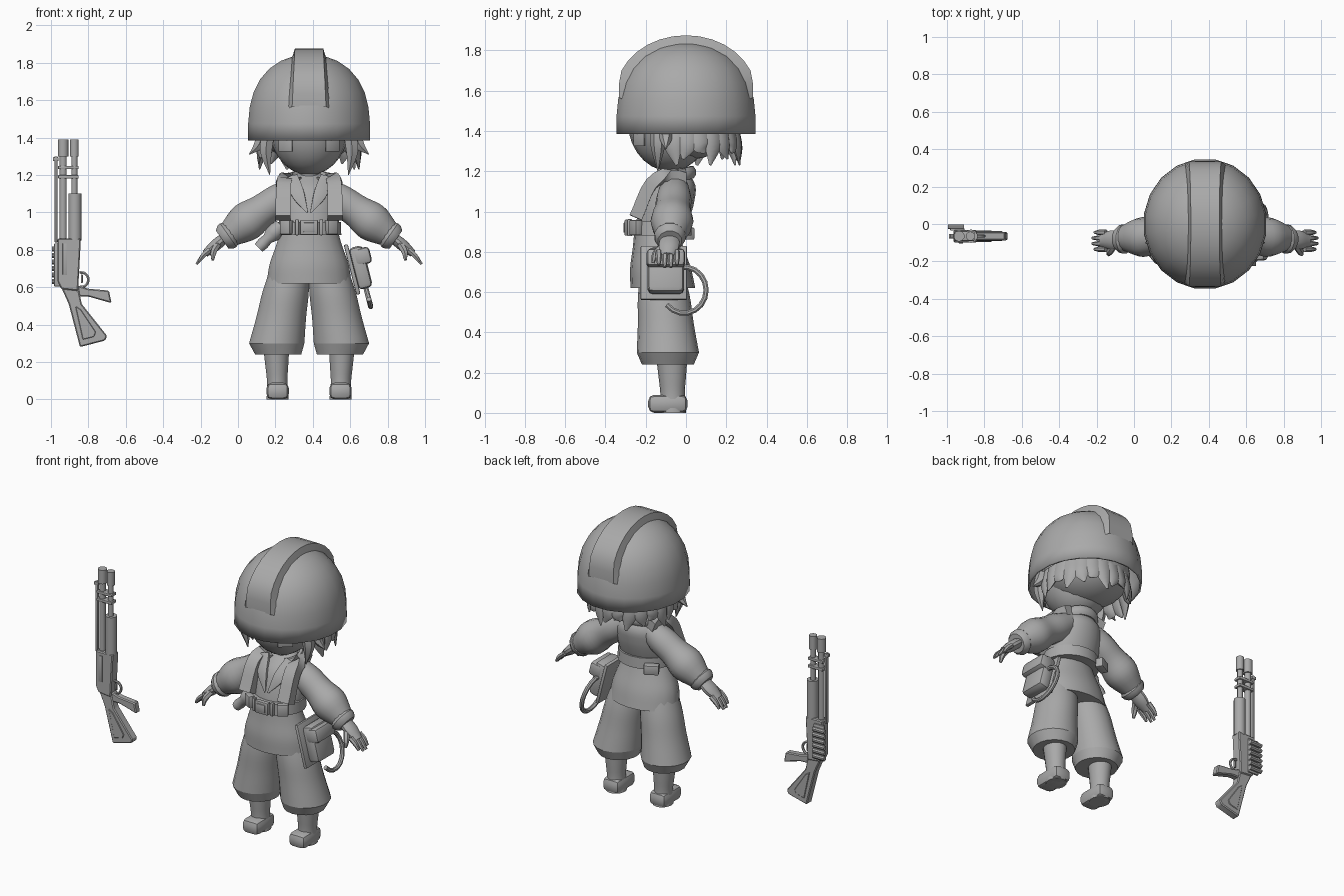
import bpy, bmesh, math
from mathutils import Vector, Matrix

if "Cube" in bpy.data.objects:
    bpy.data.objects.remove(bpy.data.objects["Cube"])

grey = bpy.data.materials.new("plain_grey")
grey.use_nodes = True
tone = (.4, .4, .4, 1)
grey.diffuse_color = tone
grey.node_tree.nodes["Principled BSDF"].inputs["Base Color"].default_value = tone

FIGURE = Vector((.38, 0, 0))   # centre line of the figure
GUN = Vector((0, -.065, 0))    # middle plane of the gun
X, Y, Z = Matrix.Identity(3)
SIDES = (1, -1)


def finish(name, bm, origin, angle=40):
    bmesh.ops.recalc_face_normals(bm, faces=bm.faces)
    mesh = bpy.data.meshes.new(name)
    bm.to_mesh(mesh)
    bm.free()
    mesh.materials.append(grey)
    part = bpy.data.objects.new(name, mesh)
    part.location = origin
    bpy.context.collection.objects.link(part)
    bpy.ops.object.select_all(action='DESELECT')
    part.select_set(True)
    bpy.context.view_layer.objects.active = part
    bpy.ops.object.shade_smooth_by_angle(angle=math.radians(angle))
    return part


def spline(values, t, soft):
    """Point at t on a smooth or straight line through evenly spaced values."""
    last = len(values) - 1
    start = min(int(t * last), last - 1)
    f = t * last - start
    ends = [values[0] * 2 - values[1]] + values + [values[-1] * 2 - values[-2]]
    a, b, c, d = ends[start:start + 4]
    if not soft:
        return b + (c - b) * f
    bend = (a * 2 - b * 5 + c * 4 - d) * f * f + ((b - c) * 3 + d - a) * f ** 3
    return b + ((c - a) * f + bend) * .5


def skin(bm, rings, closed=True):
    count = len(rings[0])
    for lower, upper in zip(rings, rings[1:]):
        for k in range(count if closed else count - 1):
            j = (k + 1) % count
            bm.faces.new((lower[k], lower[j], upper[j], upper[k]))


def limb(name, path, radii, squash=1, sides=12, ref=Y, level=False, soft=True, caps=True, origin=FIGURE):
    """Tube along a path; squash scales it along ref, level keeps rings flat."""
    path, radii = [Vector(p) for p in path], list(radii)
    steps = 3 * max(len(path), len(radii)) if soft else max(len(path), len(radii)) - 1
    centres = [spline(path, i / steps, soft) for i in range(steps + 1)]
    bm, rings = bmesh.new(), []
    for i, centre in enumerate(centres):
        along = Z if level else (centres[min(i + 1, steps)] - centres[max(i - 1, 0)]).normalized()
        across = ref.cross(along).normalized()
        r = max(spline(radii, i / steps, soft), .002)
        turns = [math.tau * (k + .5) / sides for k in range(sides)]
        rings.append([bm.verts.new(centre + across * r * math.cos(q)
                                   + along.cross(across) * r * squash * math.sin(q)) for q in turns])
    skin(bm, rings)
    if caps:
        bm.faces.new(rings[0])
        bm.faces.new(rings[-1])
    return finish(name, bm, origin)


def body(name, low, high, widths, squash=1, **options):
    return limb(name, (low, high), widths, squash, sides=18, level=True, **options)


def ball(name, centre, size):
    bm = bmesh.new()
    bmesh.ops.create_uvsphere(bm, u_segments=20, v_segments=14, radius=1)
    bm.transform(Matrix.Translation(centre) @ Matrix.Diagonal((*size, 1)))
    return finish(name, bm, FIGURE)


def box(name, centre, size, turn=0, axis='Z', bevel=.006, origin=FIGURE):
    bm = bmesh.new()
    bmesh.ops.create_cube(bm, size=1, matrix=Matrix.Diagonal((*size, 1)))
    bmesh.ops.bevel(bm, geom=bm.edges[:], offset=bevel, segments=2, affect='EDGES', profile=.5)
    bm.transform(Matrix.Translation(centre) @ Matrix.Rotation(turn, 4, axis))
    return finish(name, bm, origin, angle=30)


def prism(name, outline, depth, bevel=.006):
    """Outline in x and z with a thickness along y."""
    bm = bmesh.new()
    face = bm.faces.new([bm.verts.new((x, -depth / 2, z)) for x, z in outline])
    grown = bmesh.ops.extrude_face_region(bm, geom=[face])['geom']
    bmesh.ops.translate(bm, vec=Y * depth, verts=[g for g in grown if isinstance(g, bmesh.types.BMVert)])
    bmesh.ops.bevel(bm, geom=bm.edges[:], offset=bevel, segments=1, affect='EDGES', profile=.5)
    return finish(name, bm, GUN, angle=30)


# Helmet: domed shell with a raised crest following the same curve
def dome(angle):
    h = math.sin(angle)
    return .325 * math.sqrt(max(1 - h ** 3, 0)), 1.385 + .455 * h


curve = [dome(math.pi / 2 * k / 8) for k in range(9)]
shell = limb("helmet", [(0, 0, z) for r, z in curve], [r for r, z in curve], squash=1.06,
             sides=20, level=True, soft=False, caps=False)
rim = shell.modifiers.new("thickness", 'SOLIDIFY')
rim.thickness, rim.offset = .012, 0

bm, rows = bmesh.new(), []
for k in range(17):
    swing = math.pi * (.13 + .74 * k / 16)
    r, z = dome(swing)
    out = Vector((0, -math.cos(swing), math.sin(swing)))
    base = Vector((0, math.copysign(r * 1.06, out.y), z))
    lift = out * .035 * min(1, 2.5 * math.sin(math.pi * k / 16))
    half = .125 - .03 * math.sin(swing)
    rows.append([bm.verts.new(base + X * half * side + (lift if abs(side) < 1 else out * -.025))
                 for side in (-1, -.8, 0, .8, 1)])
skin(bm, rows, closed=False)
finish("helmet_crest", bm, FIGURE)

# Head, eyes and hair
ball("head", (0, -.08, 1.45), (.21, .21, .25))
limb("neck", ((0, -.06, 1.1), (0, -.06, 1.27)), (.06, .055))
ball("hair_cap", (0, .02, 1.46), (.26, .25, .2))
locks = 15
for k in range(locks):
    a = math.radians(-14 + 208 * k / (locks - 1))
    out, round_head = Vector((math.cos(a), math.sin(a), 0)), Vector((-math.sin(a), math.cos(a), 0))
    tip = out * .27 + round_head * .02 * (-1) ** k + Z * (1.23 + .03 * (k % 3))
    limb("hair_lock", (out * .24 + Z * 1.42, out * .26 + Z * 1.33, tip), (.025, .022, .003),
         squash=2.2, sides=6, ref=round_head)
for s in SIDES:
    box("eye", (s * .125, -.232, 1.36), (.09, .008, .07), turn=s * .65, bevel=.002)
    limb("front_lock", ((s * .22, -.14, 1.42), (s * .23, -.14, 1.32), (s * .21, -.14, 1.2)), (.04, .035, .002), sides=6)
    limb("temple_lock", ((s * .25, -.1, 1.42), (s * .27, -.1, 1.36), (s * .32, -.1, 1.31)), (.03, .03, .002), sides=6)

# Jacket, collar, lapels and shoulder harness
body("jacket", (0, -.13, .9), (0, -.05, 1.21), (.155, .165, .165, .145, .06), squash=.8)
collar = []
for k in range(16):
    q = math.radians(-150 + 20 * k)
    collar.append((.1 * math.sin(q), -.055 + .085 * math.cos(q), 1.175 + .02 * math.cos(q)))
limb("collar", collar, [.022] * len(collar), squash=1.5, sides=8, ref=Z, soft=False)
for s in SIDES:
    limb("lapel", ((s * .09, -.13, 1.19), (s * .06, -.2, 1.1), (s * .01, -.25, 1)), (.035, .04, .005), squash=.4, sides=6)
    limb("harness_strap", ((s * .12, 0, 1.17), (s * .135, -.16, 1.15), (s * .14, -.25, .97)),
         (.05, .055, .058), squash=.8, sides=4)

# Sleeves, cuffs and hands
for s in SIDES:
    limb("sleeve", ((s * .08, -.055, 1.12), (s * .25, -.065, 1.01), (s * .43, -.075, .88)),
         (.07, .087, .09, .106, .07), sides=14)
    limb("cuff", ((s * .415, -.08, .89), (s * .465, -.08, .855)), (.068, .08, .076, .06), soft=False)
    limb("palm", ((s * .45, -.08, .865), (s * .555, -.09, .78)), (.03, .032, .02), squash=1.6)
    for k in range(4):
        y = -.135 + .03 * k
        reach = .012 * (k in (1, 2))
        limb("finger", ((s * .53, y, .8), (s * .565, y, .77), (s * (.59 + reach), y, .735 - reach)),
             (.016, .015, .008), sides=6)
    limb("thumb", ((s * .485, -.11, .835), (s * .51, -.15, .79), (s * .515, -.165, .745)), (.02, .018, .008), sides=6)

# Baggy trousers and boots
body("trouser_hips", (0, -.115, .62), (0, -.15, .92), (.23, .215, .18, .15), squash=.7)
for s in SIDES:
    body("trouser_leg", (s * .173, -.09, .3), (s * .1, -.12, .72), (.15, .135, .125, .1), squash=1.03)
    body("trouser_hem", (s * .165, -.09, .24), (s * .173, -.09, .3), (.125, .15), squash=1.03, soft=False)
    body("boot_shaft", (s * .168, -.065, 0), (s * .175, -.07, .27), (.06, .055, .062, .07), squash=1.1)
    box("boot_foot", (s * .168, -.09, .045), (.12, .195, .09), bevel=.03)

# Belt, buckle and belt gear
body("belt", (0, -.13, .88), (0, -.13, .95), (.175, .172), squash=.9, soft=False)
box("buckle", (0, -.29, .92), (.095, .03, .08))
box("buckle_plate", (0, -.303, .92), (.06, .016, .05), bevel=.004)
for s in SIDES:
    box("belt_loop", (s * .065, -.28, .92), (.02, .025, .085))
    box("belt_pouch", (s * .12, -.25, .92), (.065, .04, .075), turn=s * .55)
limb("hip_lamp", ((-.15, -.17, .93), (-.27, -.17, .81)), (.035, .045, .045, .03, .034, .03), soft=False)
box("back_pouch", (-.13, 0, .89), (.09, .05, .06), turn=.5)

# Satchel and looped hose on the left hip
lean = dict(turn=-.25, axis='Y')
box("satchel_plate", (.23, -.11, .695), (.022, .23, .275), **lean)
box("satchel_body", (.275, -.1, .705), (.08, .18, .23), bevel=.025, **lean)
box("satchel_flap", (.285, -.1, .765), (.09, .19, .09), bevel=.02, **lean)
loop = [math.radians(100 - 20 * k) for k in range(13)]
limb("hose", [(.3 - .03 * math.sin(q), -.01 + .11 * math.cos(q), .61 + .115 * math.sin(q)) for q in loop],
     [.014] * len(loop), sides=8, ref=X, soft=False)


# Gun: paired barrels, muzzles, fore-end and rail
def rod(name, x, bottom, top, radius):
    limb(name, ((x, 0, bottom), (x, 0, top)), (radius, radius), sides=10, level=True, soft=False, origin=GUN)


for name, x, radius in (("barrel", -.935, .02), ("magazine_tube", -.875, .017)):
    rod(name, x, .84, 1.3, radius)
    rod(name + "_muzzle", x, 1.3, 1.39, radius * 1.45)
rod("fore_end", -.872, .85, 1.1, .036)
box("sight_rail", (-.973, 0, 1.07), (.014, .02, .46), bevel=.003, origin=GUN)
box("front_sight", (-.975, 0, 1.285), (.03, .024, .02), bevel=.003, origin=GUN)
for z in (1.19, 1.24):
    box("barrel_clamp", (-.907, 0, z), (.11, .05, .018), bevel=.004, origin=GUN)

# Gun: receiver, stock, grip and trigger guard
prism("receiver", ((-.965, .86), (-.84, .86), (-.855, .58), (-.945, .59), (-.965, .63)), depth=.066)
prism("stock", ((-.95, .61), (-.855, .6), (-.835, .51), (-.7, .34), (-.71, .315), (-.845, .28), (-.905, .51)), depth=.054)
prism("stock_panel", ((-.87, .5), (-.84, .48), (-.76, .36), (-.77, .335), (-.83, .32)), depth=.062, bevel=.003)
prism("grip", ((-.86, .61), (-.8, .592), (-.69, .582), (-.676, .515), (-.8, .55), (-.85, .55)), depth=.045)
bow = [math.radians(-100 + 40 * k) for k in range(6)]
limb("trigger_guard", [(-.84 + .04 * math.cos(q), 0, .64 + .04 * math.sin(q)) for q in bow],
     [.008] * len(bow), sides=6, origin=GUN)
box("trigger", (-.835, 0, .645), (.01, .012, .045), bevel=.002, origin=GUN)
box("ejection_port", (-.925, -.034, .75), (.024, .009, .17), bevel=.002, origin=GUN)

# Gun: spare shells on the far side
box("shell_holder", (-.945, .036, .72), (.075, .014, .23), bevel=.003, origin=GUN)
for k in range(6):
    z = .63 + .035 * k
    limb("spare_shell", ((-.995, .05, z), (-.91, .05, z)), (.014, .014), sides=8, soft=False, origin=GUN)
